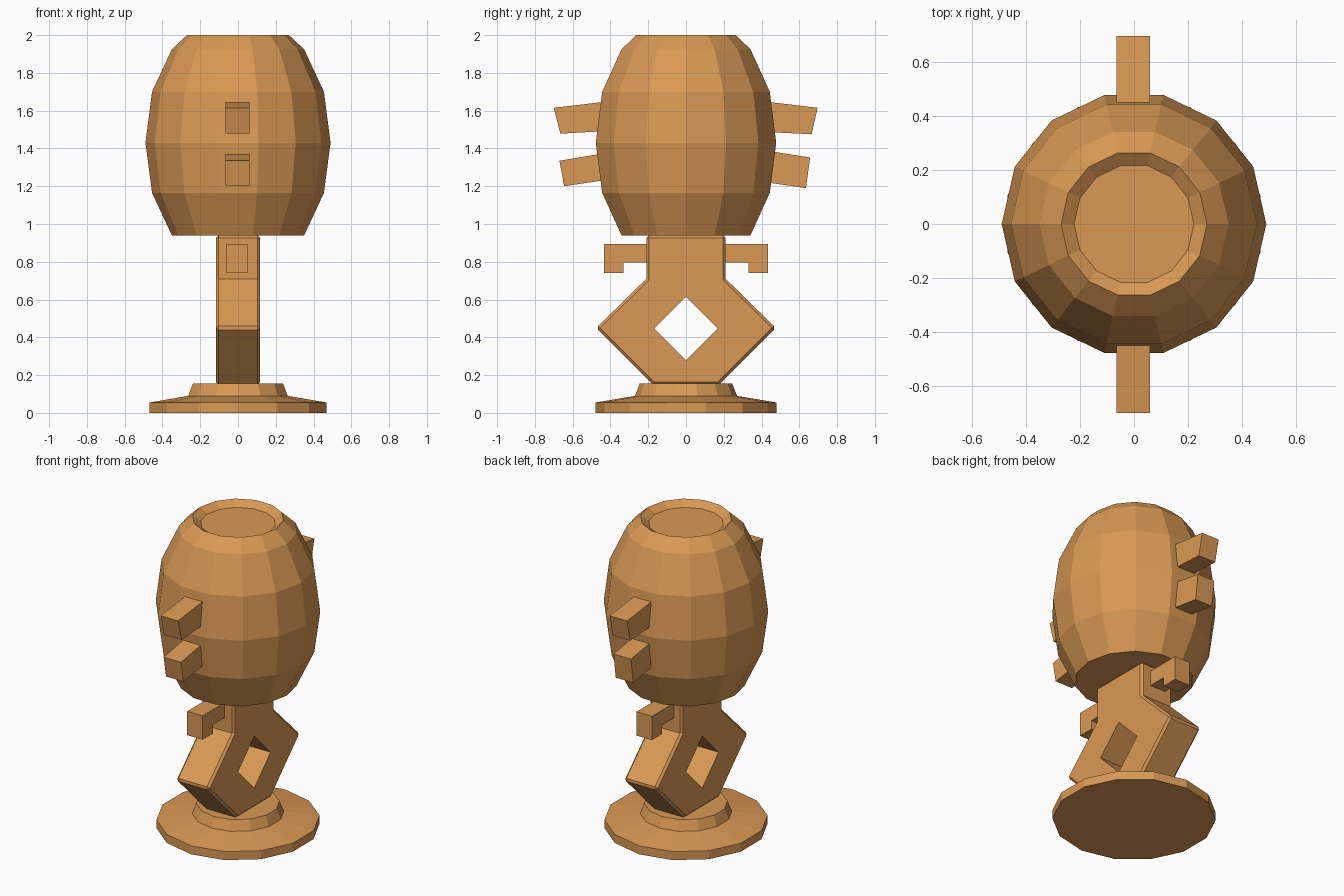
import bpy, bmesh
from math import pi, sin, cos

if "Cube" in bpy.data.objects:
    bpy.data.objects.remove(bpy.data.objects["Cube"])

wood = bpy.data.materials.new("warm_wood")
wood.diffuse_color = (0.70, 0.32, 0.09, 1)
wood.use_nodes = True
wood.node_tree.nodes["Principled BSDF"].inputs["Base Color"].default_value = wood.diffuse_color


def finish(name, bm):
    bmesh.ops.recalc_face_normals(bm, faces=bm.faces)
    me = bpy.data.meshes.new(name)
    bm.to_mesh(me)
    bm.free()
    me.materials.append(wood)
    ob = bpy.data.objects.new(name, me)
    bpy.context.collection.objects.link(ob)
    return ob


def lathe(name, profile, sides, turn=0.0):
    """Stack of (radius, z) rings, capped at both ends."""
    bm = bmesh.new()
    rings = []
    for r, z in profile:
        angles = [turn + 2 * pi * i / sides for i in range(sides)]
        rings.append([bm.verts.new((r * cos(a), r * sin(a), z)) for a in angles])
    for low, high in zip(rings, rings[1:]):
        for i in range(sides):
            j = (i + 1) % sides
            bm.faces.new((low[i], low[j], high[j], high[i]))
    bm.faces.new(rings[0])
    bm.faces.new(rings[-1])
    return finish(name, bm)


def prism(name, outline, x0, x1):
    """(y, z) outline extruded from x0 to x1."""
    bm = bmesh.new()
    face = bm.faces.new([bm.verts.new((x0, y, z)) for y, z in outline])
    new = bmesh.ops.extrude_face_region(bm, geom=[face])["geom"]
    verts = [g for g in new if isinstance(g, bmesh.types.BMVert)]
    bmesh.ops.translate(bm, verts=verts, vec=(x1 - x0, 0, 0))
    return finish(name, bm)


# Stepped foot
lathe("foot", [(0.48, 0), (0.48, 0.055), (0.27, 0.09), (0.245, 0.155)], 14, pi / 2)

# Barrel-shaped head with a shallow dished top
lathe("barrel_head", [(0.35, 0.94), (0.455, 1.165), (0.49, 1.43), (0.455, 1.70),
                      (0.35, 1.925), (0.27, 2.0), (0.222, 1.965)], 14)

# Diamond stem with chamfered edges and a diamond hole
half = [(0.21, 0.94), (0.21, 0.71), (0.475, 0.45), (0.175, 0.15)]
stem = prism("stem", half + [(-y, z) for y, z in reversed(half)], -0.117, 0.117)
bevel = stem.modifiers.new("chamfer", 'BEVEL')
bevel.width = 0.014
bevel.segments = 1
bevel.limit_method = 'ANGLE'
bevel.angle_limit = pi / 3
cutter = prism("stem_hole_cutter",
               [(0, 0.615), (0.167, 0.447), (0, 0.278), (-0.167, 0.447)], -0.3, 0.3)
cutter.hide_render = True
cutter.hide_viewport = True
hole = stem.modifiers.new("hole", 'BOOLEAN')
hole.operation = 'DIFFERENCE'
hole.solver = 'EXACT'
hole.object = cutter

# Hooks on the stem and pegs on the head, front and back
hook = [(0.18, 0.895), (0.435, 0.895), (0.435, 0.74), (0.33, 0.74), (0.33, 0.797), (0.18, 0.797)]
pegs = {
    "upper_peg_back": [(0.43, 1.647), (0.697, 1.615), (0.665, 1.475), (0.43, 1.487)],
    "lower_peg_back": [(0.43, 1.388), (0.657, 1.352), (0.635, 1.19), (0.43, 1.22)],
    "upper_peg_front": [(-0.43, 1.647), (-0.70, 1.615), (-0.665, 1.478), (-0.43, 1.492)],
    "lower_peg_front": [(-0.43, 1.375), (-0.67, 1.335), (-0.645, 1.20), (-0.43, 1.232)],
}
for side, s in (("back", 1), ("front", -1)):
    prism("hook_" + side, [(s * y, z) for y, z in hook], -0.06, 0.05)
for name, outline in pegs.items():
    prism(name, outline, -0.065, 0.06)
